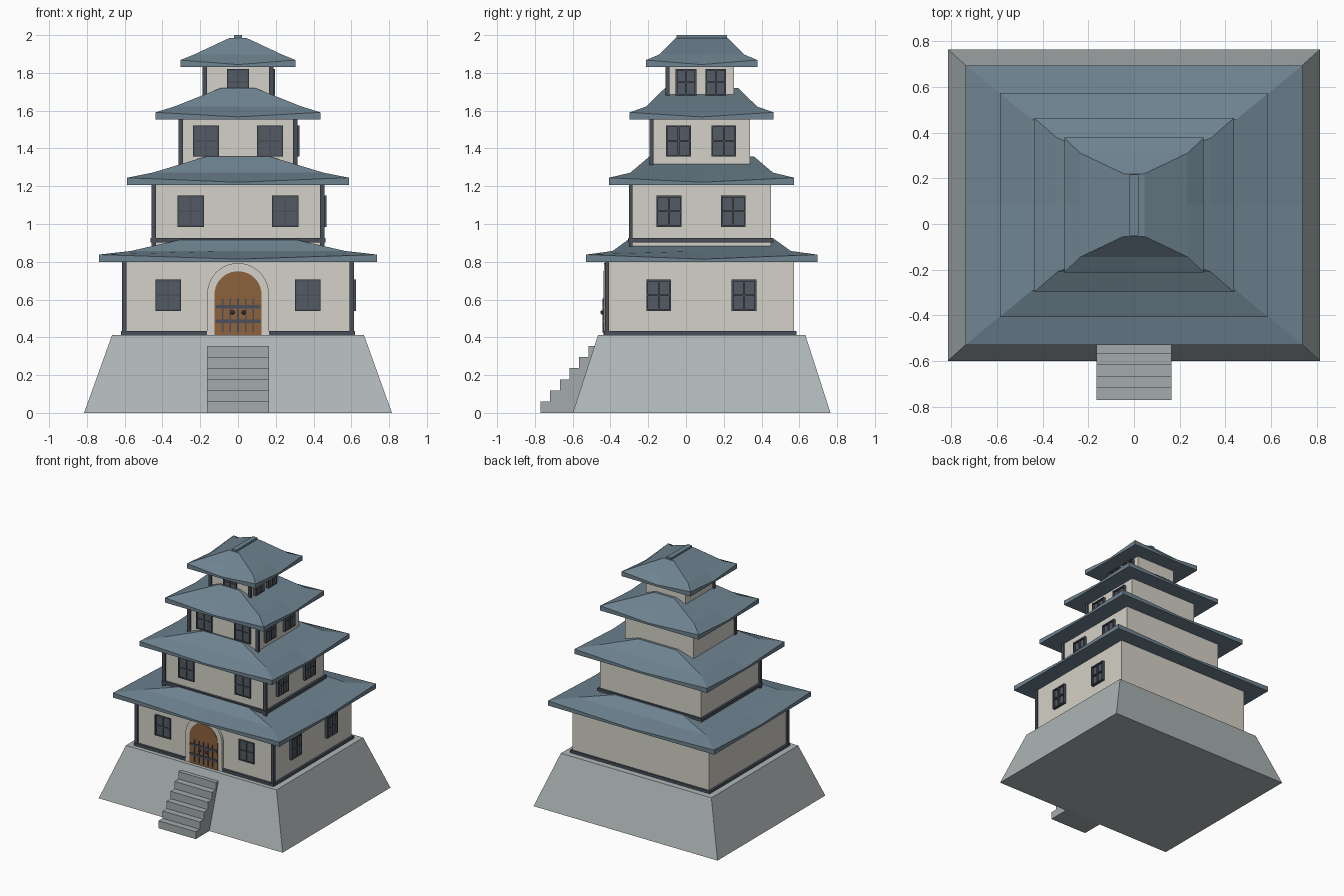
import bpy
import bmesh
import math

cube = bpy.data.objects.get("Cube")
if cube:
    bpy.data.objects.remove(cube, do_unlink=True)

CY = 0.083  # centre of the tower in depth


def material(name, r, g, b):
    """Material from an sRGB colour, stored as linear values."""
    lin = [((c / 255 + 0.055) / 1.055) ** 2.4 for c in (r, g, b)] + [1.0]
    mat = bpy.data.materials.new(name)
    mat.use_nodes = True
    mat.diffuse_color = lin
    mat.node_tree.nodes["Principled BSDF"].inputs["Base Color"].default_value = lin
    mat.node_tree.nodes["Principled BSDF"].inputs["Roughness"].default_value = 0.8
    return mat


STONE = material("grey stone", 174, 181, 182)
STEP = material("step stone", 164, 171, 172)
PLASTER = material("cream plaster", 212, 209, 199)
ROOF = material("slate blue tile", 110, 131, 144)
TRIM = material("dark trim", 74, 80, 90)
PANE = material("window pane", 84, 91, 99)
WOOD = material("door wood", 142, 98, 62)
IRON = material("black iron", 52, 54, 58)


def finish(name, bm, mat):
    bmesh.ops.recalc_face_normals(bm, faces=bm.faces)
    mesh = bpy.data.meshes.new(name)
    bm.to_mesh(mesh)
    bm.free()
    mesh.materials.append(mat)
    obj = bpy.data.objects.new(name, mesh)
    bpy.context.scene.collection.objects.link(obj)
    return obj


def add_box(bm, x0, x1, y0, y1, z0, z1):
    verts = bmesh.ops.create_cube(bm, size=1)["verts"]
    for v in verts:
        v.co.x = x1 if v.co.x > 0 else x0
        v.co.y = y1 if v.co.y > 0 else y0
        v.co.z = z1 if v.co.z > 0 else z0


def box(name, mat, *bounds):
    bm = bmesh.new()
    add_box(bm, *bounds)
    return finish(name, bm, mat)


def lofted(name, mat, rings):
    """Skin a stack of equal point rings and cap both ends."""
    bm = bmesh.new()
    loops = [[bm.verts.new(p) for p in ring] for ring in rings]
    for a, b in zip(loops, loops[1:]):
        for i in range(len(a)):
            j = (i + 1) % len(a)
            bm.faces.new((a[i], a[j], b[j], b[i]))
    bm.faces.new(loops[0])
    bm.faces.new(loops[-1])
    return finish(name, bm, mat)


def ring(hx, hy, z, dip=0.0):
    """Rectangle with edge midpoints that may sag below the corners."""
    steps = [(-1, -1), (0, -1), (1, -1), (1, 0), (1, 1), (0, 1), (-1, 1), (-1, 0)]
    return [(sx * hx, CY + sy * hy, z - (0 if sx and sy else dip)) for sx, sy in steps]


def roof(name, hx, hy, z, top_hx, top_hy, top_z):
    """Hipped roof with a flared eave and lifted corners."""
    eave = z + 0.038
    lofted(name, ROOF, [
        ring(hx, hy, z),
        ring(hx, hy, eave, 0.024),
        ring(hx * 0.77, hy * 0.77, eave + (top_z - eave) * 0.24),
        ring(top_hx, top_hy, top_z)])


def window(name, face, wall, centre, z0, z1, half):
    """Framed window with a cross bar, on the front or the side wall."""
    def place(bm, u0, u1, v0, v1, depth):
        if face == "front":
            add_box(bm, u0, u1, wall - depth, wall + 0.01, v0, v1)
        else:
            add_box(bm, wall - 0.01, wall + depth, u0, u1, v0, v1)
    a, b, w = centre - half, centre + half, 0.009
    zm = (z0 + z1) / 2
    bm = bmesh.new()
    place(bm, a + w, b - w, z0 + w, z1 - w, 0.006)
    finish(name + "_pane", bm, PANE)
    depth = 0.013 if face == "front" else 0.022
    bm = bmesh.new()
    for s, t in ((a, a + w), (b - w, b), (centre - w / 2, centre + w / 2)):
        place(bm, s, t, z0, z1, depth)
    for s, t in ((z0, z0 + w), (z1 - w, z1), (zm - w / 2, zm + w / 2)):
        place(bm, a + w, b - w, s, t, depth - 0.002)
    finish(name + "_frame", bm, TRIM)


# Stone base with sloping sides
lofted("stone_base", STONE, [ring(0.815, 0.682, 0), ring(0.667, 0.549, 0.412)])

# Front steps, one extruded profile
rise, run, count = 0.0592, 0.051, 6
profile = [(-0.77, 0)]
for i in range(count):
    y = -0.77 + i * run
    profile += [(y, (i + 1) * rise), (y + run, (i + 1) * rise)]
profile += [(-0.58, 0)]
lofted("front_steps", STEP, [[(x, y, z) for y, z in profile] for x in (-0.165, 0.165)])

# Storeys: half width, front, back, bottom, top,
# then window bottom, top, half width, front centres, side centres
storeys = [
    (0.603, -0.415, 0.572, 0.40, 0.81, 0.54, 0.705, 0.068, (-0.37, 0.37), (-0.145, 0.307)),
    (0.447, -0.290, 0.450, 0.84, 1.22, 0.985, 1.15, 0.069, (-0.25, 0.25), (-0.09, 0.25)),
    (0.303, -0.180, 0.340, 1.26, 1.57, 1.357, 1.522, 0.069, (-0.17, 0.17), (-0.04, 0.2)),
    (0.175, -0.095, 0.255, 1.62, 1.85, 1.68, 1.82, 0.058, (0,), (0, 0.158)),
]
for n, (hx, front, back, z0, z1, w0, w1, half, fronts, sides) in enumerate(storeys, 1):
    box(f"storey_{n}_walls", PLASTER, -hx, hx, front, back, z0, z1)
    for side, s in (("left", 1), ("right", -1)):
        xs = sorted((s * (hx - 0.012), s * (hx + 0.012)))
        box(f"storey_{n}_{side}_post", TRIM, *xs, front - 0.013, front + 0.008, z0 + 0.01, z1)
    for i, c in enumerate(fronts, 1):
        window(f"storey_{n}_front_window_{i}", "front", front, c, w0, w1, half)
    for i, c in enumerate(sides, 1):
        window(f"storey_{n}_side_window_{i}", "side", hx, c, w0, w1, half - 0.003)

# Dark sill bands round the two lower storeys
for n, z in ((1, 0.41), (2, 0.902)):
    hx, front, back = storeys[n - 1][:3]
    box(f"storey_{n}_sill", TRIM, -hx - 0.016, hx + 0.016, front - 0.018, back + 0.012, z, z + 0.023)

# Roofs and ridge cap
roof("roof_1", 0.737, 0.612, 0.80, 0.30, 0.388, 0.918)
roof("roof_2", 0.587, 0.490, 1.207, 0.17, 0.277, 1.357)
roof("roof_3", 0.437, 0.381, 1.553, 0.09, 0.194, 1.72)
roof("roof_4", 0.305, 0.295, 1.83, 0.045, 0.137, 1.985)
box("ridge_cap", ROOF, -0.02, 0.02, CY - 0.133, CY + 0.133, 1.975, 2.0)


def arch(radius, spring, foot, y):
    """Round-topped outline."""
    angles = [math.pi * i / 20 for i in range(21)]
    pts = [(radius * math.cos(a), y, spring + radius * math.sin(a)) for a in angles]
    return [(radius, y, foot)] + pts + [(-radius, y, foot)]


# Arched doorway: the surround is an open band around the door
outer, inner = (0.163, 0.63, 0.412), (0.125, 0.625, 0.412)
bm = bmesh.new()
loops = [[bm.verts.new(p) for p in arch(*shape, y)]
         for shape, y in ((outer, -0.40), (outer, -0.434), (inner, -0.434), (inner, -0.40))]
for a, b in zip(loops, loops[1:] + loops[:1]):
    for i in range(len(a) - 1):
        bm.faces.new((a[i], a[i + 1], b[i + 1], b[i]))
finish("door_surround", bm, PLASTER)
lofted("door", WOOD, [arch(*inner, y) for y in (-0.40, -0.437)])

# Iron straps, bars and knobs on the door
for i, z in enumerate((0.485, 0.562), 1):
    box(f"door_strap_{i}", TRIM, -0.12, 0.12, -0.443, -0.43, z - 0.009, z + 0.009)
bm = bmesh.new()
for i in range(-2, 3):
    add_box(bm, i * 0.04 - 0.004, i * 0.04 + 0.004, -0.441, -0.43, 0.425, 0.605)
finish("door_bars", bm, TRIM)
for side, x in (("left", 0.03), ("right", -0.03)):
    bpy.ops.mesh.primitive_uv_sphere_add(segments=12, ring_count=8, radius=0.011, location=(x, -0.443, 0.532))
    knob = bpy.context.object
    knob.name = f"{side}_door_knob"
    knob.data.materials.append(IRON)
    bpy.ops.object.shade_smooth_by_angle()
